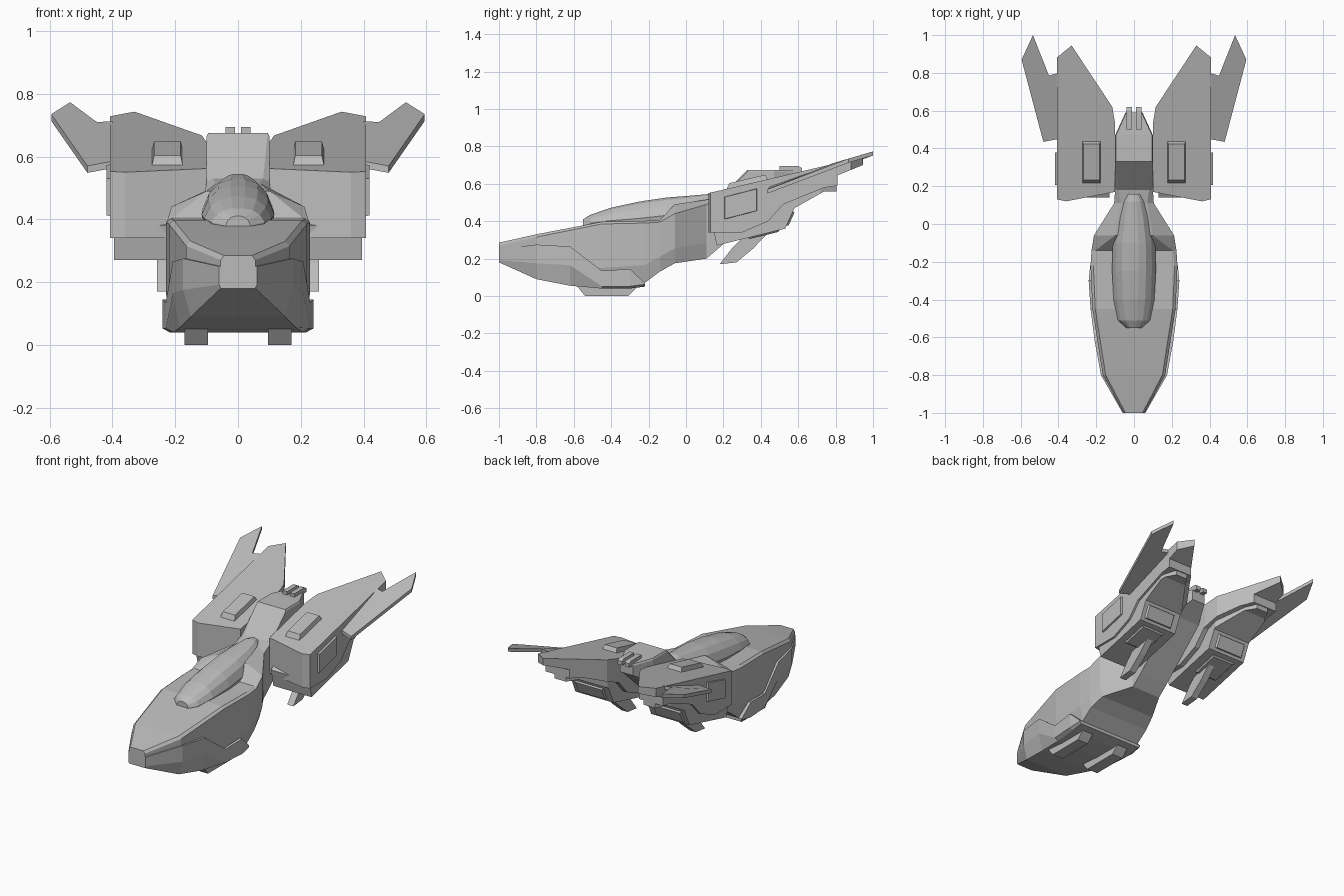
import bpy, bmesh
from mathutils import Vector

default_cube = bpy.data.objects.get("Cube")
if default_cube:
    bpy.data.objects.remove(default_cube, do_unlink=True)

hull_grey = bpy.data.materials.new("hull_grey")
hull_grey.use_nodes = True
grey_value = (0.5, 0.5, 0.5, 1)
hull_grey.diffuse_color = grey_value
hull_grey.node_tree.nodes["Principled BSDF"].inputs["Base Color"].default_value = grey_value


def finish(bm, name, mirrored=False):
    """Turn a bmesh into an object, with an optional mirror across x."""
    bmesh.ops.recalc_face_normals(bm, faces=bm.faces)
    mesh = bpy.data.meshes.new(name)
    bm.to_mesh(mesh)
    bm.free()
    mesh.materials.append(hull_grey)
    obj = bpy.data.objects.new(name, mesh)
    bpy.context.scene.collection.objects.link(obj)
    if mirrored:
        mirror = obj.modifiers.new("mirror", "MIRROR")
        mirror.use_mirror_merge = False
    return obj


def bridge(bm, first, second):
    count = len(first)
    for i in range(count):
        j = (i + 1) % count
        bm.faces.new((first[i], first[j], second[j], second[i]))


def loft(name, sections):
    """Symmetric hull: each section is y plus half-outline (x, z) points, bottom to top."""
    bm = bmesh.new()
    rings = []
    for y, half in sections:
        outline = list(half) + [(-x, z) for x, z in reversed(half)]
        rings.append([bm.verts.new((x, y, z)) for x, z in outline])
    for first, second in zip(rings, rings[1:]):
        bridge(bm, first, second)
    bm.faces.new(rings[0])
    bm.faces.new(rings[-1])
    return finish(bm, name)


def prism(name, profile, inner, outer, cuts=()):
    """Side profile (y, z) extruded across x, then trimmed by upright planes."""
    bm = bmesh.new()
    rings = [[bm.verts.new((x, y, z)) for y, z in profile] for x in (inner, outer)]
    bridge(bm, *rings)
    for ring in rings:
        bm.faces.new(ring)
    bmesh.ops.recalc_face_normals(bm, faces=bm.faces)
    for start, end in cuts:
        a, b = Vector((*start, 0)), Vector((*end, 0))
        normal = (b - a).cross(Vector((0, 0, 1)))
        cut = bmesh.ops.bisect_plane(bm, geom=bm.verts[:] + bm.edges[:] + bm.faces[:],
                                     plane_co=a, plane_no=normal, clear_outer=True)
        edges = [e for e in cut["geom_cut"] if isinstance(e, bmesh.types.BMEdge)]
        bmesh.ops.edgeloop_fill(bm, edges=edges)
    return finish(bm, name, True)


def slab(name, corners, offset, taper=1.0):
    """Flat polygon thickened along an offset, with the far side scaled about its middle."""
    bm = bmesh.new()
    base = [Vector(c) for c in corners]
    middle = sum(base, Vector()) / len(base)
    far = [middle + (c - middle) * taper + Vector(offset) for c in base]
    rings = [[bm.verts.new(c) for c in ring] for ring in (base, far)]
    bridge(bm, *rings)
    for ring in rings:
        bm.faces.new(ring)
    return finish(bm, name, True)


# Fuselage: y, bottom half-width and z, side half-width, shoulder z, crown half-width and z
hull_rows = [
    (-1.0, .05, .19, .055, .27, .045, .285),
    (-.8, .14, .10, .165, .315, .15, .33),
    (-.45, .19, .05, .22, .385, .205, .397),
    (-.22, .21, .07, .23, .39, .215, .402),
    (-.14, .21, .13, .225, .395, .205, .406),
    (-.06, .19, .175, .212, .44, .1, .49),
    (.11, .1, .20, .105, .49, .07, .515),
    (.18, .1, .26, .1, .52, .08, .53),
    (.33, .1, .40, .1, .665, .095, .675),
    (.47, .1, .53, .1, .665, .095, .675),
    (.59, .045, .60, .045, .66, .04, .67),
]
loft("fuselage", [(y, [(wb, zb), (ws, zb + (zs - zb) * .3), (ws, zs), (wt, zt)])
                  for y, wb, zb, ws, zs, wt, zt in hull_rows])

# Chin armour: y, bottom half-width and z, side half-width, top z
armour_rows = [
    (-1.0, .055, .18, .06, .25),
    (-.8, .15, .09, .175, .275),
    (-.62, .185, .055, .208, .265),
    (-.45, .205, .04, .23, .135),
    (-.3, .218, .04, .24, .145),
    (-.22, .22, .05, .232, .07),
]
loft("chin_armour", [(y, [(wb, zb), (ws, max(zt - .1, zb + .012)), (ws, zt)])
                     for y, wb, zb, ws, zt in armour_rows])

# Canopy: y, half-width, base z, top z
canopy_rows = [
    (-.55, .04, .37, .41), (-.51, .085, .375, .435), (-.4, .108, .38, .472),
    (-.25, .116, .385, .505), (-.1, .113, .40, .527), (.03, .09, .44, .537),
    (.12, .06, .48, .545), (.16, .035, .50, .54),
]
loft("canopy", [(y, [(w * .94, lo), (w, lo + (hi - lo) * .25), (w * .82, lo + (hi - lo) * .65),
                     (w * .55, lo + (hi - lo) * .9), (w * .2, hi)])
                for y, w, lo, hi in canopy_rows])

# Belly skids
prism("belly_skid", [(-.58, .05), (-.54, 0), (-.31, 0), (-.26, .05)], .095, .17)

# Nacelles trimmed to their swept plan shape
nacelle_cuts = [((.1, .17), (.36, .12)), ((.36, .12), (.405, .13)),
                ((.41, .88), (.33, .945)), ((.33, .945), (.115, .62)), ((.115, .62), (.1, .53))]
prism("nacelle", [(.12, .55), (.12, .34), (.3, .34), (.44, .40), (.52, .49), (.74, .58),
                  (.81, .59), (.81, .645), (.945, .70), (.945, .743)], .1, .408, nacelle_cuts)
prism("engine_block", [(.14, .38), (.165, .27), (.53, .36), (.58, .47), (.74, .56),
                       (.805, .56), (.805, .63), (.5, .6)], .13, .395,
      [((.395, .72), (.33, .84)), ((.33, .9), (.13, .59))])


def top_z(y):
    return .55 + (y - .12) * .235


# Raised pads on the nacelle tops
slab("nacelle_pad", [(x, y, top_z(y) - .005) for x, y in
                     ((.175, .215), (.275, .215), (.275, .44), (.175, .44))], (0, 0, .032), .85)

# Outer side plates
slab("side_plate", [(.407, .205, .41), (.407, .38, .455), (.407, .38, .575), (.407, .205, .53)],
     (.012, 0, 0), .97)

# Engine belly hatch and exhaust frame
slab("belly_hatch", [(x, y, .27 + (y - .165) * .247) for x, y in
                     ((.19, .33), (.35, .33), (.35, .5), (.19, .5))], (0, .002, -.008), .9)
slab("exhaust_frame", [(x, .53 + t * .05, .36 + t * .11) for x, t in
                       ((.17, .15), (.37, .15), (.37, .85), (.17, .85))], (0, .009, -.004), .92)

# Hanging fins under the engines
prism("under_fin", [(.18, .17), (.27, .18), (.36, .255), (.46, .36), (.33, .34), (.25, .26)],
      .215, .258)

# Swept outer winglets
slab("winglet", [(.40, .45, .585), (.48, .435, .57), (.595, .87, .735), (.535, 1.0, .773),
                 (.45, .785, .71), (.40, .80, .712)], (0, 0, -.022))

# Twin tail guns
prism("tail_gun", [(.5, .66), (.5, .694), (.6, .694), (.62, .685), (.62, .66)], .01, .04)
